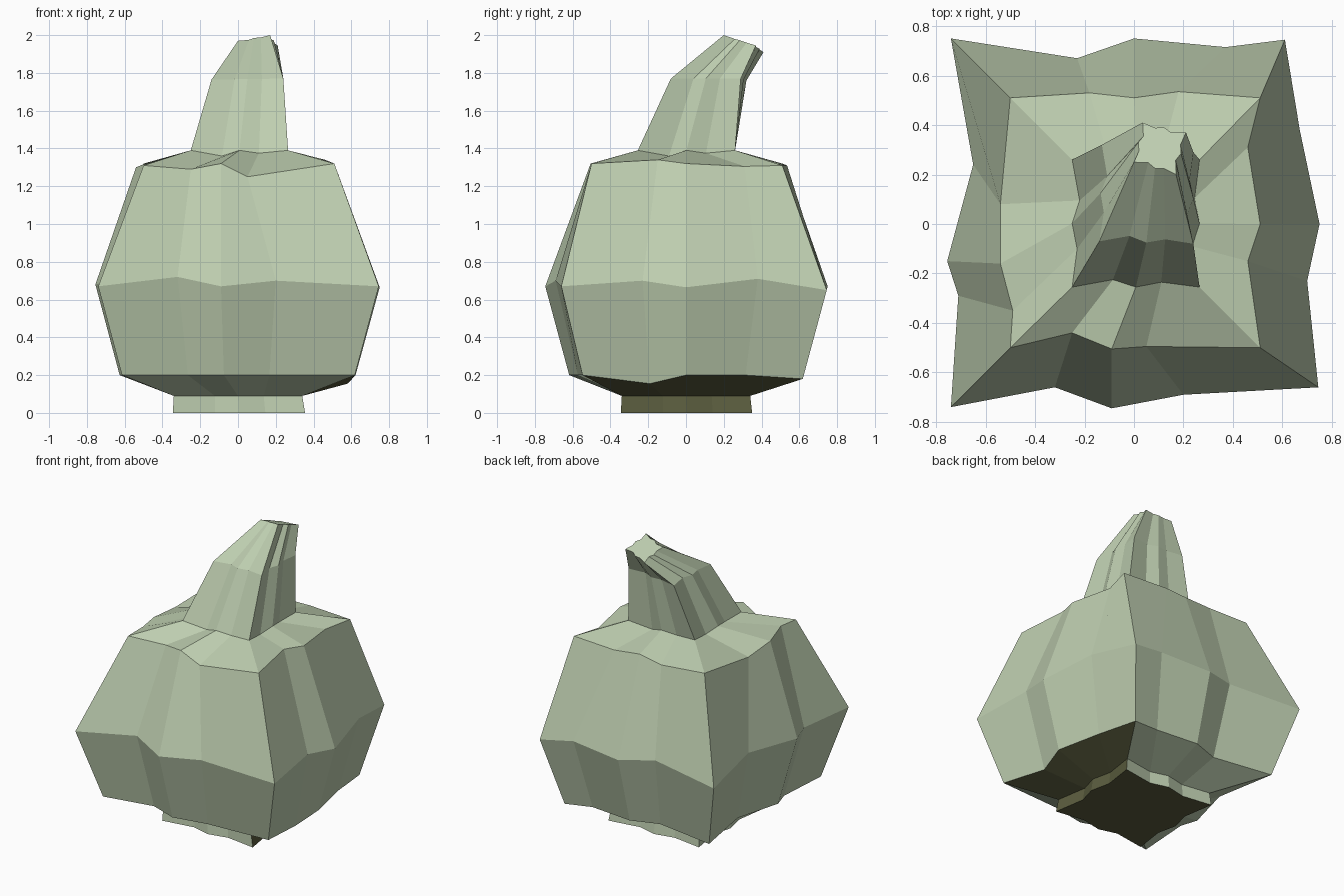
import bpy, bmesh
from mathutils import Vector

if "Cube" in bpy.data.objects:
    bpy.data.objects.remove(bpy.data.objects["Cube"])


def material(name, srgb):
    lin = [((c / 255 + 0.055) / 1.055) ** 2.4 for c in srgb]
    m = bpy.data.materials.new(name)
    m.diffuse_color = (*lin, 1)
    m.use_nodes = True
    m.node_tree.nodes["Principled BSDF"].inputs["Base Color"].default_value = m.diffuse_color
    return m


GREEN = material("pale green", (190, 206, 176))
OLIVE = material("dark olive", (90, 92, 62))


# Four-cornered ring with three creased points per side (16 points, from front left)
def creased_ring(corners, insets, steps=(0.32, 0.5, 0.7)):
    corners = [Vector(c) for c in corners]
    centre = sum(corners, Vector()) / 4
    pts = []
    for i, a in enumerate(corners):
        b = corners[(i + 1) % 4]
        pts.append(a)
        inward = (centre - (a + b) / 2).normalized()
        for t, d in zip(steps, insets):
            pts.append(a.lerp(b, t) + inward * d)
    return pts


def square(x0, x1, y0, y1, z):
    return [(x0, y0, z), (x1, y0, z), (x1, y1, z), (x0, y1, z)]


# Skin between rings; olive_rule(level, side) picks the dark faces
def loft(name, rings, olive_rule, bottom=False, top=False):
    bm = bmesh.new()
    rows = [[bm.verts.new(p) for p in r] for r in rings]
    n = len(rows[0])
    for k in range(len(rows) - 1):
        for i in range(n):
            j = (i + 1) % n
            f = bm.faces.new((rows[k][i], rows[k][j], rows[k + 1][j], rows[k + 1][i]))
            f.material_index = int(olive_rule(k, i // 4))
    if bottom:
        bm.faces.new(rows[0][::-1]).material_index = 1
    if top:
        bm.faces.new(rows[-1])
    me = bpy.data.meshes.new(name)
    bm.to_mesh(me)
    bm.free()
    me.materials.append(GREEN)
    me.materials.append(OLIVE)
    ob = bpy.data.objects.new(name, me)
    bpy.context.collection.objects.link(ob)


# Foot rings
ground = creased_ring(square(-0.345, 0.355, -0.345, 0.35, 0), (0.035, 0, 0.03))
foot_top = creased_ring(square(-0.34, 0.34, -0.34, 0.34, 0.09), (0.035, 0, 0.03))

# Widest ring of the body
belly = [
    (-0.74, -0.74, 0.67), (-0.32, -0.66, 0.72), (-0.09, -0.745, 0.67), (0.20, -0.69, 0.70),
    (0.745, -0.66, 0.67), (0.70, -0.23, 0.70), (0.75, 0.0, 0.665), (0.67, 0.38, 0.71),
    (0.61, 0.745, 0.65), (0.37, 0.715, 0.69), (0.0, 0.75, 0.67), (-0.23, 0.67, 0.70),
    (-0.74, 0.75, 0.67), (-0.65, 0.24, 0.70), (-0.755, -0.15, 0.68), (-0.71, -0.29, 0.69)]

# Shoulder ring of the body
shoulder = [
    (-0.50, -0.50, 1.31), (-0.25, -0.44, 1.29), (-0.09, -0.505, 1.32), (0.05, -0.495, 1.25),
    (0.51, -0.50, 1.32), (0.46, -0.15, 1.34), (0.51, 0.0, 1.32), (0.46, 0.31, 1.305),
    (0.51, 0.51, 1.31), (0.18, 0.535, 1.31), (0.0, 0.51, 1.32), (-0.18, 0.53, 1.30),
    (-0.50, 0.51, 1.32), (-0.54, 0.08, 1.28), (-0.54, -0.16, 1.30), (-0.49, -0.35, 1.32)]

# Lower edge of the body follows the belly
lower = [(x * 0.83, y * 0.83, {5: 0.155, 8: 0.18}.get(i, 0.2)) for i, (x, y, z) in enumerate(belly)]

# Stem rings, leaning back and to the right
collar = creased_ring(square(-0.25, 0.265, -0.255, 0.26, 1.39), (0.03, 0, 0.02))
for i, p in enumerate(collar):
    p.z -= (0, 0.03, 0, 0.015)[i % 4]
stem_mid = creased_ring([(-0.14, -0.07, 1.765), (0.24, -0.08, 1.77),
                         (0.24, 0.29, 1.77), (-0.13, 0.32, 1.76)], (0.025, 0, 0.015))
stem_tip = creased_ring([(0.0, 0.25, 1.97), (0.17, 0.20, 2.0),
                         (0.21, 0.37, 1.945), (0.035, 0.41, 1.91)], (0.015, 0, 0.01))

loft("foot", [ground, foot_top], lambda k, side: side == 1, bottom=True)
loft("body", [foot_top, lower, belly, shoulder, collar], lambda k, side: k == 0 and side == 1)
loft("stem", [collar, stem_mid, stem_tip], lambda k, side: False, top=True)
